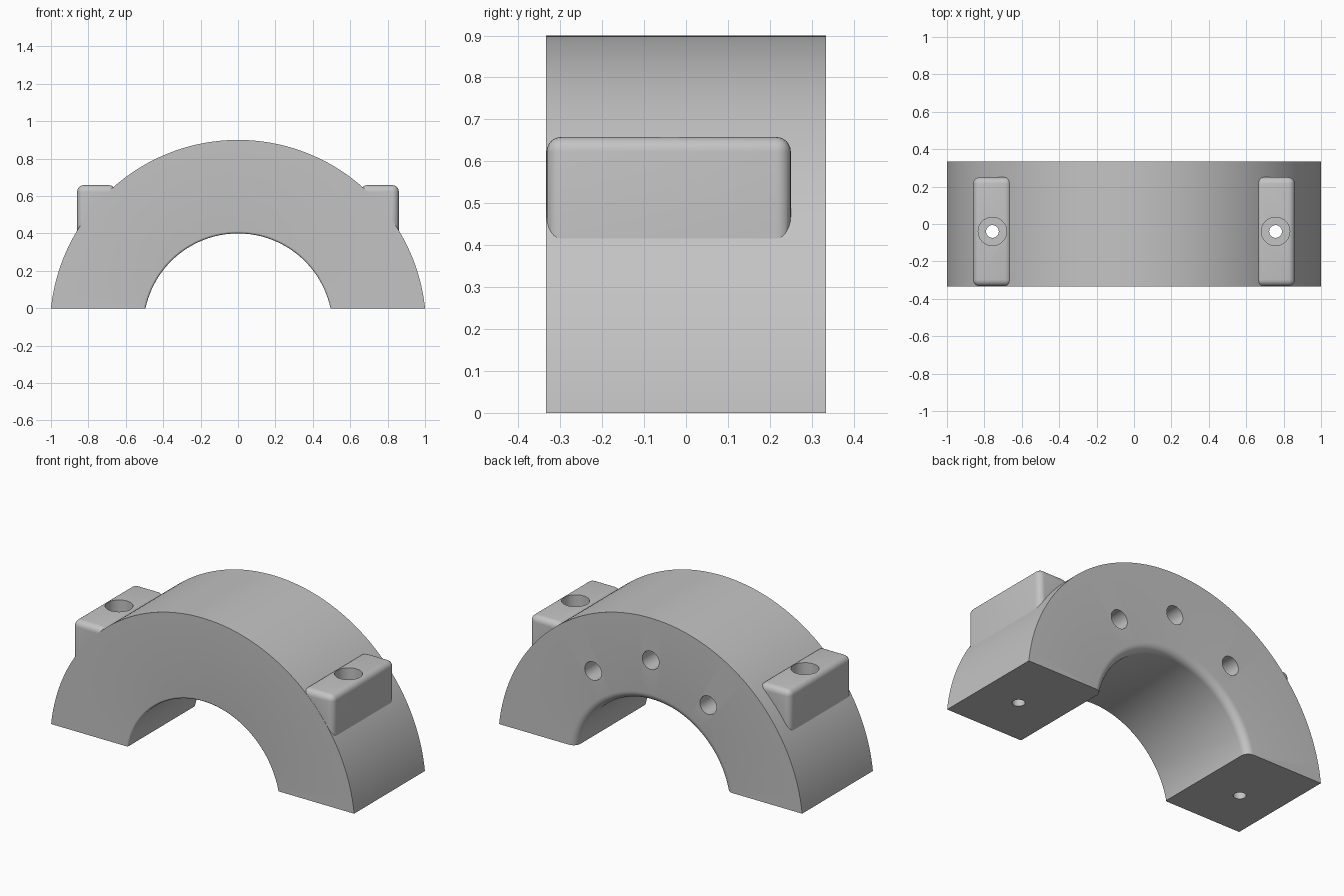
import bpy, bmesh
from math import pi, sin, cos, radians
from mathutils import Matrix, Vector

cube = bpy.data.objects.get("Cube")
if cube:
    bpy.data.objects.remove(cube, do_unlink=True)

AXIS_Z = -0.1056          # arch centre lies below the base plane
OUTER, BORE = 1.0056, 0.5056
HALF = 0.3335             # half the depth of the arch

metal = bpy.data.materials.new("plain_grey")
metal.use_nodes = True
GREY = (0.55, 0.55, 0.55, 1)
metal.diffuse_color = GREY
metal.node_tree.nodes["Principled BSDF"].inputs["Base Color"].default_value = GREY


def make_object(name, bm):
    bmesh.ops.recalc_face_normals(bm, faces=bm.faces)
    mesh = bpy.data.meshes.new(name)
    bm.to_mesh(mesh)
    bm.free()
    mesh.materials.append(metal)
    ob = bpy.data.objects.new(name, mesh)
    bpy.context.collection.objects.link(ob)
    return ob


def combine(target, tool, operation):
    """Apply a boolean and discard the tool object."""
    tool.hide_render = True
    mod = target.modifiers.new(operation.lower(), 'BOOLEAN')
    mod.operation, mod.solver, mod.object = operation, 'EXACT', tool
    bpy.context.view_layer.objects.active = target
    bpy.ops.object.modifier_apply(modifier=mod.name)
    bpy.data.objects.remove(tool, do_unlink=True)


def cylinder(name, radius, start, end):
    """Drill cutter running between two points."""
    start, end = Vector(start), Vector(end)
    direction = end - start
    turn = direction.to_track_quat('Z', 'Y').to_matrix().to_4x4()
    bm = bmesh.new()
    bmesh.ops.create_cone(bm, cap_ends=True, segments=40, radius1=radius, radius2=radius,
                          depth=direction.length,
                          matrix=Matrix.Translation((start + end) / 2) @ turn)
    return make_object(name, bm)


def fillet(y_side, size, steps=6):
    """Quarter-round between the bore and one end face, as (y, radius)."""
    cy, cr = y_side * (HALF - size), BORE + size
    return [(cy + y_side * size * sin(a), cr - size * cos(a))
            for a in (radians(90) * i / steps for i in range(steps + 1))]


def build_arch():
    # Cross-section: bore with a small front and larger back fillet
    section = [(-HALF, OUTER)] + fillet(-1, 0.012)[::-1] + fillet(1, 0.045) + [(HALF, OUTER)]
    bm = bmesh.new()
    verts = [bm.verts.new((r, y, AXIS_Z)) for y, r in section]
    edges = [bm.edges.new((verts[i], verts[(i + 1) % len(verts)])) for i in range(len(verts))]
    bmesh.ops.spin(bm, geom=verts + edges, cent=(0, 0, AXIS_Z), axis=(0, -1, 0),
                   angle=pi, steps=128)
    # Trim flat at the base and close the two feet
    bmesh.ops.bisect_plane(bm, geom=bm.verts[:] + bm.edges[:] + bm.faces[:],
                           plane_co=(0, 0, 0), plane_no=(0, 0, 1), clear_inner=True)
    bmesh.ops.remove_doubles(bm, verts=bm.verts, dist=1e-5)
    rim = [e for e in bm.edges if e.is_boundary]
    bmesh.ops.edgeloop_fill(bm, edges=rim)
    return make_object("bearing_cap", bm)


def build_lug(side):
    # Rounded bolt lug, its lower part buried in the arch
    low, high = Vector((0.655, -HALF + 0.001, 0.22)), Vector((0.86, 0.25, 0.658))
    size, mid = high - low, (low + high) / 2
    mid.x *= side
    bm = bmesh.new()
    bmesh.ops.create_cube(bm, size=1, matrix=Matrix.Translation(mid) @ Matrix.Diagonal((*size, 1)))
    rounded = [e for e in bm.edges if max(v.co.z for v in e.verts) > mid.z]
    bmesh.ops.bevel(bm, geom=rounded, offset=0.035, segments=6, profile=0.5, affect='EDGES')
    return make_object("bolt_lug", bm)


cap = build_arch()

# Lugs with counterbored bolt holes through to the feet
for side in (1, -1):
    combine(cap, build_lug(side), 'UNION')
for side in (1, -1):
    x, y = side * 0.757, -0.04
    combine(cap, cylinder("counterbore", 0.076, (x, y, 0.25), (x, y, 0.8)), 'DIFFERENCE')
    combine(cap, cylinder("bolt_hole", 0.034, (x, y, -0.1), (x, y, 0.4)), 'DIFFERENCE')

# Three blind holes in the back face
for x, z in ((-0.38, 0.482), (0, 0.648), (0.38, 0.482)):
    combine(cap, cylinder("blind_hole", 0.055, (x, 0.08, z), (x, 0.5, z)), 'DIFFERENCE')

bpy.ops.object.select_all(action='DESELECT')
cap.select_set(True)
bpy.context.view_layer.objects.active = cap
bpy.ops.object.shade_smooth_by_angle(angle=radians(30))
